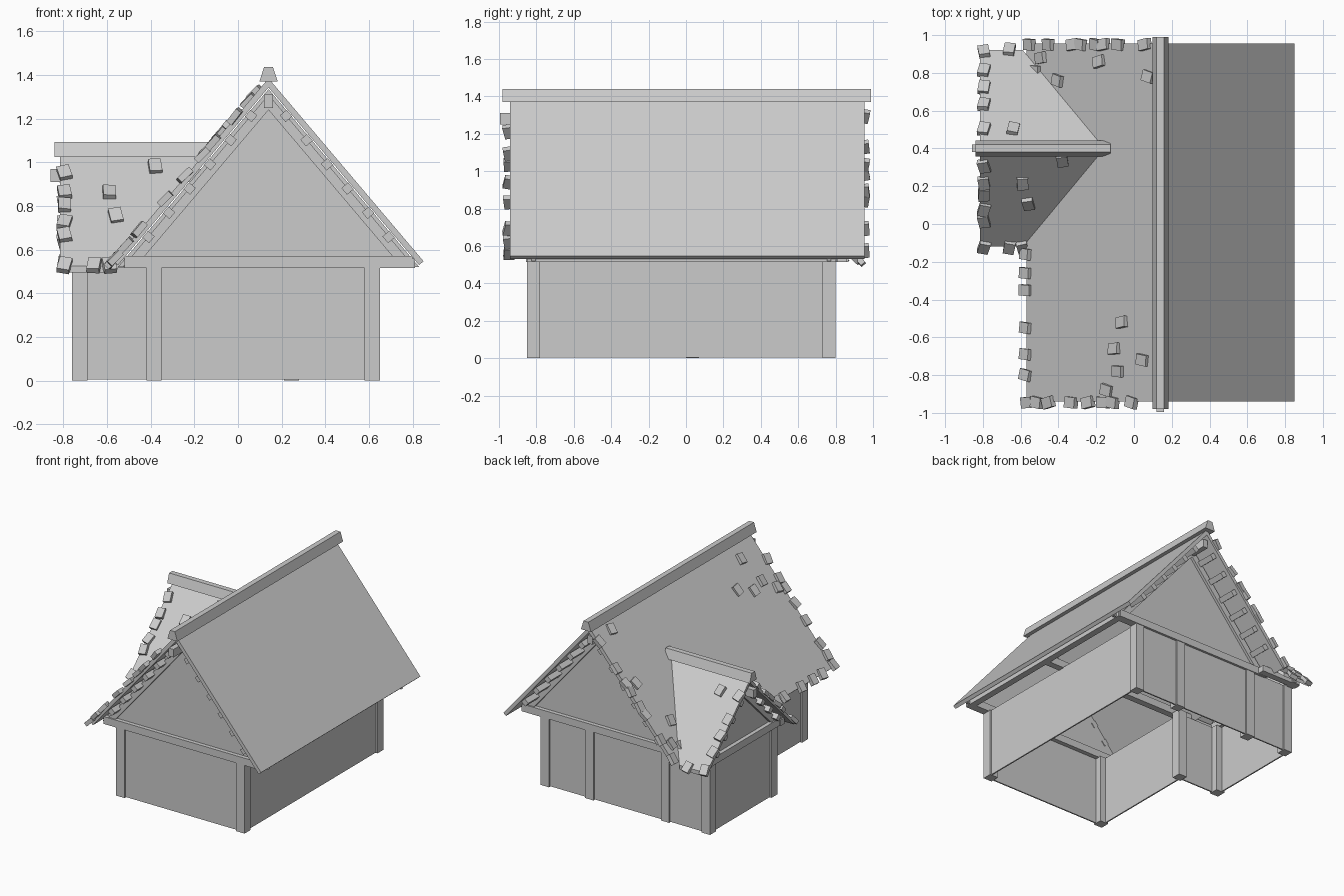
import bpy, bmesh, random
from mathutils import Vector, Matrix, Euler

random.seed(4)
if "Cube" in bpy.data.objects:
    bpy.data.objects.remove(bpy.data.objects["Cube"], do_unlink=True)

grey = bpy.data.materials.new("plain_grey")
grey.use_nodes = True
grey.diffuse_color = (0.6, 0.6, 0.6, 1)
grey.node_tree.nodes["Principled BSDF"].inputs["Base Color"].default_value = (0.6, 0.6, 0.6, 1)


def finish(name, bm):
    bmesh.ops.recalc_face_normals(bm, faces=bm.faces)
    mesh = bpy.data.meshes.new(name)
    bm.to_mesh(mesh)
    bm.free()
    mesh.materials.append(grey)
    obj = bpy.data.objects.new(name, mesh)
    bpy.context.collection.objects.link(obj)
    return obj


def prism(name, outline, shift):
    """Extrude a 3D outline along a vector."""
    bm = bmesh.new()
    face = bm.faces.new([bm.verts.new(p) for p in outline])
    top = bmesh.ops.extrude_face_region(bm, geom=[face])["geom"]
    verts = [g for g in top if isinstance(g, bmesh.types.BMVert)]
    bmesh.ops.translate(bm, verts=verts, vec=shift)
    return finish(name, bm)


def box(name, x, y, z):
    lo, hi = z
    outline = [(x[0], y[0], lo), (x[1], y[0], lo), (x[1], y[1], lo), (x[0], y[1], lo)]
    return prism(name, outline, (0, 0, hi - lo))


# Roof planes: the main ridge runs along y, the wing ridge along x
CX, CY = 0.14, 0.4
MAIN_TOP, MAIN_SLOPE, MAIN_HALF = 1.385, 1.18, 0.71
WING_TOP, WING_SLOPE, WING_HALF = 1.035, 0.98, 0.52
EAVE = 0.52


def main_place(u, v, z):
    return (CX + u, v, z)


def wing_place(u, v, z):
    return (v, CY + u, z)


def sweep(name, place, section, start, end):
    """Extrude a (across, height) section along a ridge direction."""
    shift = Vector(place(0, end, 0)) - Vector(place(0, start, 0))
    return prism(name, [place(u, start, z) for u, z in section], shift)


def ridge_cap(name, place, z, start, end):
    sweep(name, place, [(-.042, z), (.042, z), (.02, z + .068), (-.02, z + .068)], start, end)


def gable(name, place, top, slope, v, inner, thick, half):
    """Gable wall, pair of rafters and tie beam; 'inner' points indoors."""
    base, peak = EAVE, top - .05
    reach = (peak - base) / slope
    sweep(name + "_wall", place, [(-reach, base), (reach, base), (0, peak)], v, v + inner * .02)
    high, low = top - .075, top - .145
    for side in (-1, 1):
        a, b = (high - base) / slope, (low - base) / slope
        sweep(name + "_rafter", place, [(0, high), (side * a, base), (side * b, base), (0, low)],
              v - inner * thick, v + inner * .01)
    sweep(name + "_tie_beam", place, [(-half, .515), (half, .515), (half, .57), (-half, .57)],
          v - inner * .03, v + inner * .03)


def battens(name, place, top, slope, count, start, end, sides=(-1, 1)):
    """Small square battens just below the roof boards."""
    for side in sides:
        for i in range(count):
            u = side * (.08 + .094 * i)
            z = top - slope * abs(u) - .078
            d = Vector((1, -side * slope)).normalized() * .02
            n = Vector((-d.y, d.x))
            c = Vector((u, z))
            sweep(name, place, [c + d + n, c + d - n, c - d - n, c - d + n], start, end)


# Walls with thin panels between corner posts
P = 0.07
L, M, R = -0.76, -0.42, 0.65
FRONT, MID, BACK = -0.85, 0.0, 0.80
post_spots = [(M, FRONT), (R - P, FRONT), (M, MID), (L, MID), (L, BACK - P),
              (M, BACK - P), (.21, BACK - P), (R - P, BACK - P)]
for x, y in post_spots:
    box("corner_post", (x, x + P), (y, y + P), (0, EAVE))
I, T = 0.012, 0.022
box("front_wall", (M + I, R - I), (FRONT + I, FRONT + T), (.004, EAVE))
box("back_wall", (L + I, R - I), (BACK - T, BACK - I), (.004, EAVE))
box("left_side_wall", (R - T, R - I), (FRONT + I, BACK - I), (.004, EAVE))
box("right_side_wall", (M + I, M + T), (FRONT + I, MID + I), (.004, EAVE))
box("wing_front_wall", (L + I, M + T), (MID + I, MID + T), (.004, EAVE))
box("wing_end_wall", (L + I, L + T), (MID + I, BACK - I), (.004, EAVE))

# Gables, ties and eave plates
gable("front_gable", main_place, MAIN_TOP, MAIN_SLOPE, -.825, 1, .02, .66)
gable("back_gable", main_place, MAIN_TOP, MAIN_SLOPE, .775, -1, .02, .66)
gable("wing_gable", wing_place, WING_TOP, WING_SLOPE, -.74, 1, .02, .47)
box("middle_tie_beam", (-.52, .81), (-.05, .0), (.515, .57))
box("left_eave_plate", (.76, .81), (FRONT, BACK), (.515, .56))
box("right_eave_plate", (-.52, -.47), (FRONT, MID), (.515, .56))
for y in (-.06, .81):
    box("wing_eave_plate", (-.78, -.45), (y, y + .05), (.515, .56))

# Battens under the overhangs and ridge purlins
battens("front_batten", main_place, MAIN_TOP, MAIN_SLOPE, 6, -.92, -.80)
battens("back_batten", main_place, MAIN_TOP, MAIN_SLOPE, 6, .75, .93)
battens("wing_batten", wing_place, WING_TOP, WING_SLOPE, 4, -.80, -.72)
box("main_ridge_purlin", (CX - .02, CX + .02), (-.995, .94), (1.25, 1.31))
box("wing_ridge_purlin", (-.858, -.15), (CY - .02, CY + .02), (.91, .97))

# Roof boards
for side in (-1, 1):
    low = MAIN_TOP - MAIN_SLOPE * MAIN_HALF
    sweep("main_roof", main_place,
          [(0, MAIN_TOP), (side * MAIN_HALF, low), (side * (MAIN_HALF - .02), low - .018),
           (0, MAIN_TOP - .042)], -.94, .955)

    # Wing slopes stop along the valley with the main roof
    low = WING_TOP - WING_SLOPE * WING_HALF
    ridge_x = CX - (MAIN_TOP - WING_TOP) / MAIN_SLOPE
    eave_x = CX - (MAIN_TOP - low) / MAIN_SLOPE
    eave_y = CY + side * WING_HALF
    prism("wing_roof", [(-.815, CY, WING_TOP), (ridge_x, CY, WING_TOP),
                        (eave_x, eave_y, low), (-.815, eave_y, low)], (0, 0, -.03))
ridge_cap("main_ridge_cap", main_place, 1.37, -.98, .99)
ridge_cap("wing_ridge_cap", wing_place, 1.025, -.84, -.125)


# Loose shingles lying on the roof slopes
def shingles(name, spots, plane):
    bm = bmesh.new()
    for x, y in spots:
        if plane == "main":
            z, normal = MAIN_TOP - MAIN_SLOPE * abs(x - CX), Vector((-MAIN_SLOPE, 0, 1))
            along = Vector((0, 1, 0))
        else:
            s = 1 if y > CY else -1
            z, normal = WING_TOP - WING_SLOPE * abs(y - CY), Vector((0, s * WING_SLOPE, 1))
            along = Vector((1, 0, 0))
        normal.normalize()
        down = normal.cross(along)
        basis = Matrix((along, down, normal)).transposed()
        wobble = Euler([random.uniform(-a, a) for a in (.12, .12, .25)]).to_matrix()
        turn = (basis @ wobble).to_4x4()
        place = Matrix.Translation(Vector((x, y, z)) + normal * .005)
        size = Matrix.Diagonal((.058, .075, .03, 1))
        bmesh.ops.create_cube(bm, size=1, matrix=place @ turn @ size)
    finish(name, bm)


back_x = (-.55, -.45, -.32, -.28, -.2, -.16, -.08, .06)
front_x = (-.56, -.51, -.45, -.33, -.24, -.16, -.11, -.01)
eave_ys = (-.16, -.26, -.35, -.55, -.69, -.8)
shingles("back_edge_shingles", [(x, .95) for x in back_x], "main")
shingles("front_edge_shingles", [(x, -.945) for x in front_x], "main")
shingles("eave_shingles", [(-.57, y) for y in eave_ys], "main")
shingles("loose_shingles", [(-.49, .88), (-.52, .81), (-.4, .76), (-.18, .86), (.08, .78), (-.06, -.52),
                            (-.1, -.66), (.05, -.72), (-.08, -.78), (-.14, -.88)], "main")
edge_ys = (.91, .81, .72, .63, .5, .31, .22, .16, .08, .02, -.12)
shingles("wing_edge_shingles", [(-.795, y) for y in edge_ys], "wing")
shingles("wing_loose_shingles", [(-.66, .92), (-.64, .5), (-.59, .22), (-.56, .11), (-.38, .34),
                                 (-.66, -.12), (-.59, -.12)], "wing")
